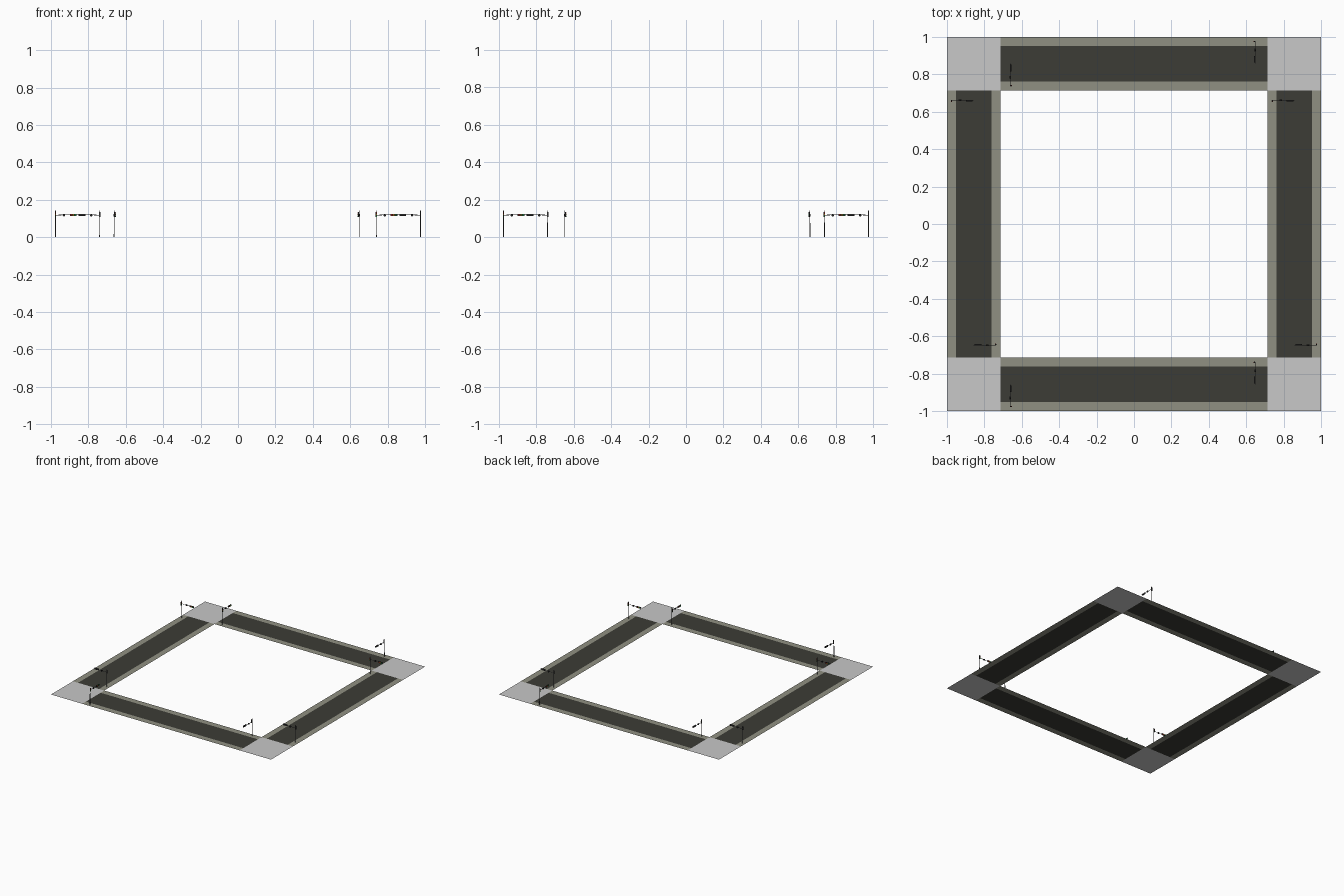
import bpy, bmesh, math
from mathutils import Matrix, Vector

if "Cube" in bpy.data.objects:
    bpy.data.objects.remove(bpy.data.objects["Cube"])

def mat(name, r, g, b):
    m = bpy.data.materials.new(name)
    m.diffuse_color = (r, g, b, 1)
    m.use_nodes = True
    m.node_tree.nodes["Principled BSDF"].inputs["Base Color"].default_value = m.diffuse_color
    return m

ASPHALT = mat("asphalt", 0.045, 0.045, 0.037)
PAVING = mat("pavement", 0.28, 0.28, 0.225)
PLAZA = mat("corner_grey", 0.58, 0.58, 0.58)
STEEL = mat("pole_grey", 0.10, 0.10, 0.10)
BLACK = mat("signal_black", 0.015, 0.015, 0.015)
RED = mat("red_lens", 0.6, 0.02, 0.02)
AMBER = mat("amber_lens", 0.7, 0.35, 0.02)
GREEN = mat("green_lens", 0.02, 0.4, 0.08)

def finish(name, bm, mats, world):
    me = bpy.data.meshes.new(name)
    bm.to_mesh(me)
    bm.free()
    for m in mats:
        me.materials.append(m)
    ob = bpy.data.objects.new(name, me)
    ob.matrix_world = world
    bpy.context.collection.objects.link(ob)

def sheet(bm, x0, x1, y0, y1, idx=0):
    vs = [bm.verts.new((x, y, 0)) for x, y in ((x0, y0), (x1, y0), (x1, y1), (x0, y1))]
    bm.faces.new(vs).material_index = idx

def paint(verts, idx):
    for f in {f for v in verts for f in v.link_faces}:
        f.material_index = idx

def box(bm, c, s, idx=0):
    m = Matrix.Translation(c) @ Matrix.Diagonal((*s, 1))
    paint(bmesh.ops.create_cube(bm, size=1, matrix=m)["verts"], idx)

def rod(bm, a, b, r1, r2, idx=0, sides=8):
    a, b = Vector(a), Vector(b)
    d = b - a
    m = Matrix.Translation((a + b) / 2) @ d.to_track_quat('Z', 'Y').to_matrix().to_4x4()
    paint(bmesh.ops.create_cone(bm, cap_ends=True, segments=sides, radius1=r1,
                                radius2=r2, depth=d.length, matrix=m)["verts"], idx)

H = 0.715      # half length of a road
W = 0.1425     # half width of a road
K = 0.095      # half width of the asphalt

def traffic_light(name, world):
    # pole at the origin, arm along +y, lenses face -x
    bm = bmesh.new()
    rod(bm, (0, 0, 0), (0, 0, 0.142), 0.0024, 0.0016)
    rod(bm, (0, 0, 0.118), (0, 0.118, 0.121), 0.0016, 0.0012)
    # horizontal signal head with three lenses
    box(bm, (-0.003, 0.094, 0.119), (0.006, 0.036, 0.012), 1)
    for i in range(3):
        y = 0.083 + 0.011 * i
        rod(bm, (-0.006, y, 0.119), (-0.0075, y, 0.119), 0.004, 0.004, 2 + i, 12)
    # small round signal halfway along the arm
    rod(bm, (0.003, 0.045, 0.118), (-0.004, 0.045, 0.118), 0.007, 0.007, 1, 12)
    # upright signal on the pole
    box(bm, (-0.004, 0, 0.121), (0.007, 0.007, 0.028), 1)
    for i in range(3):
        z = 0.130 - 0.009 * i
        rod(bm, (-0.0075, 0, z), (-0.0085, 0, z), 0.003, 0.003, 2 + i, 8)
    finish(name, bm, [STEEL, BLACK, RED, AMBER, GREEN], world)

def road(name, world):
    bm = bmesh.new()
    sheet(bm, -H, H, -K, K, 0)
    sheet(bm, -H, H, K, W, 1)
    sheet(bm, -H, H, -W, -K, 1)
    finish(name + "_road", bm, [ASPHALT, PAVING], world)
    turn = Matrix.Rotation(math.pi, 4, 'Z')
    flip = Matrix.Scale(-1, 4, (0, 1, 0))
    # one light at each end; the arm reaches over the road
    traffic_light(name + "_light_a", world @ Matrix.Translation((0.648, 0.118, 0)) @ flip)
    traffic_light(name + "_light_b", world @ Matrix.Translation((-0.662, -0.118, 0)) @ turn @ flip)

# four roads
C = 1 - W
spin = Matrix.Rotation(-math.pi / 2, 4, 'Z')
road("back", Matrix.Translation((0, C, 0)))
road("front", Matrix.Translation((0, -C, 0)))
road("left", Matrix.Translation((-C, 0, 0)) @ spin)
road("right", Matrix.Translation((C, 0, 0)) @ spin)

# four plain corner squares
for sx, nx in ((-1, "left"), (1, "right")):
    for sy, ny in ((-1, "front"), (1, "back")):
        bm = bmesh.new()
        sheet(bm, -W, W, -W, W)
        finish(f"{ny}_{nx}_corner", bm, [PLAZA], Matrix.Translation((sx * C, sy * C, 0)))
